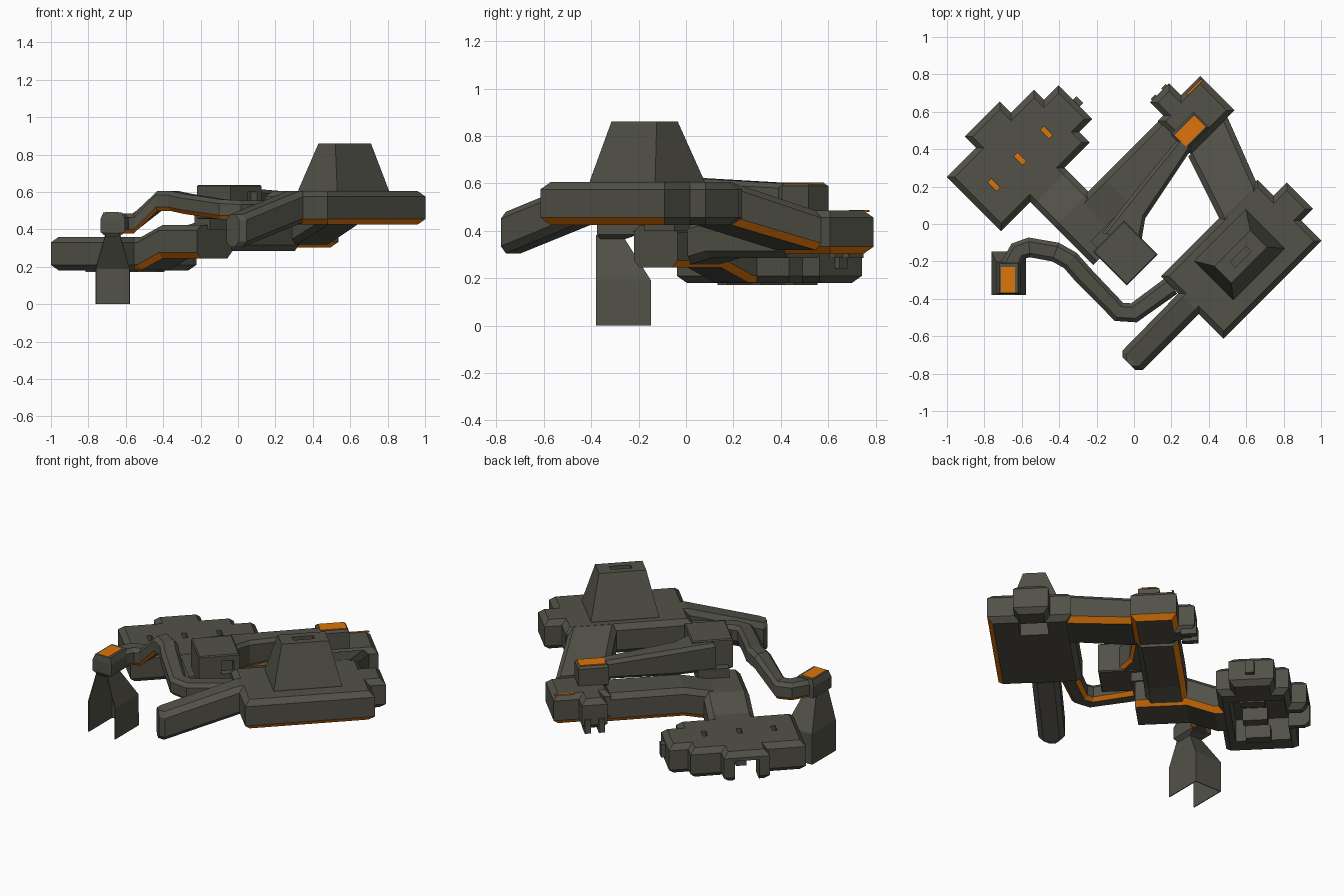
import bpy, bmesh, math
from mathutils import Vector

if "Cube" in bpy.data.objects:
    bpy.data.objects.remove(bpy.data.objects["Cube"])

S = math.sqrt(0.5)


def mat(name, rgb):
    m = bpy.data.materials.new(name)
    m.diffuse_color = (*rgb, 1)
    m.use_nodes = True
    m.node_tree.nodes["Principled BSDF"].inputs["Base Color"].default_value = m.diffuse_color
    return m


HULL = mat("dark olive grey", (0.085, 0.083, 0.065))
TRIM = mat("orange trim", (0.72, 0.175, 0.003))


def uv(u, v):
    """Diagonal hull axes (45 degrees) to world xy."""
    return ((u - v) * S, (u + v) * S)


def make(name, verts, faces, trim=()):
    me = bpy.data.meshes.new(name)
    me.from_pydata(verts, [], faces)
    me.materials.append(HULL)
    me.materials.append(TRIM)
    for i in trim:
        me.polygons[i].material_index = 1
    bm = bmesh.new()
    bm.from_mesh(me)
    bmesh.ops.recalc_face_normals(bm, faces=bm.faces)
    bm.to_mesh(me)
    bm.free()
    ob = bpy.data.objects.new(name, me)
    bpy.context.collection.objects.link(ob)
    return ob


def loft(name, rings, trim=()):
    """Skin equal-length rings, cap both ends. trim = (ring, side) pairs."""
    n = len(rings[0])
    verts = [p for r in rings for p in r]
    faces = [(k * n + i, k * n + (i + 1) % n, (k + 1) * n + (i + 1) % n, (k + 1) * n + i)
             for k in range(len(rings) - 1) for i in range(n)]
    faces += [tuple(range(n))[::-1], tuple((len(rings) - 1) * n + i for i in range(n))]
    return make(name, verts, faces, [k * n + i for k, i in trim])


def inset(poly, d):
    out = []
    for i, p in enumerate(poly):
        p, a, b = Vector(p), Vector(poly[i - 1]), Vector(poly[(i + 1) % len(poly)])
        e, f = (p - a).normalized(), (b - p).normalized()
        n1, n2 = Vector((-e.y, e.x)), Vector((-f.y, f.x))
        out.append(tuple(p + (n1 + n2) * d / (1 + n1.dot(n2))))
    return out


def slab(name, poly, z0, z1, cb=.03, ct=.03, low=()):
    """Chamfered plate from an outline in diagonal axes."""
    ring = lambda d, z: [(*uv(*p), z) for p in inset(poly, d)]
    return loft(name, [ring(cb, z0), ring(0, z0 + cb), ring(0, z1 - ct), ring(ct, z1)],
                [(0, i) for i in low])


def rect(u0, u1, v0, v1):
    return [(u0, v0), (u1, v0), (u1, v1), (u0, v1)]


def block(name, u0, u1, v0, v1, z0, z1, c=.0, trim=False):
    ob = slab(name, rect(u0, u1, v0, v1), z0, z1, c, c) if c else loft(
        name, [[(*uv(*p), z) for p in rect(u0, u1, v0, v1)] for z in (z0, z1)])
    if trim:
        for f in ob.data.polygons:
            f.material_index = 1
    return ob


def sweep(name, stations, c=.03, sides=(1, 7)):
    """Chamfered beam; station = left xy, right xy, bottom z, top z."""
    rings = []
    for L, R, z0, z1 in stations:
        L, R = Vector(L), Vector(R)
        d = (R - L).normalized() * c
        pts = [(L + d, z0), (R - d, z0), (R, z0 + c), (R, z1 - c),
               (R - d, z1), (L + d, z1), (L, z1 - c), (L, z0 + c)]
        rings.append([(p.x, p.y, z) for p, z in pts])
    return loft(name, rings, [(k, s) for k in range(len(rings) - 1) for s in sides])


def cut(ob, cutter):
    m = ob.modifiers.new("cut", 'BOOLEAN')
    m.operation, m.object = 'DIFFERENCE', cutter
    cutter.hide_render = True
    cutter.hide_viewport = True


# Low left platform, hollow below, with an open notch in its outer edge
left = slab("left_platform", [(-.53, .475), (.14, .475), (.14, .555), (.24, .555), (.24, .81),
            (.13, .81), (.13, .885), (-.045, .885), (-.045, .97), (-.31, .97), (-.31, .885),
            (-.53, .885)], .18, .36)
cut(left, block("left_bay_cutter", -.40, .04, .54, .85, .1, .32))
cut(left, block("left_notch_cutter", -.25, -.11, .80, 1.1, .1, .31))
block("left_platform_stub", .22, .265, .65, .70, .24, .32)
# Deck slots looking down on orange rails
for i, u in enumerate((-.382, -.185, .015)):
    cut(left, block(f"deck_slot_cutter_{i}", u - .014, u + .014, .645, .71, .255, .5))
    block(f"slot_rail_{i}", u - .013, u + .013, .646, .709, .25, .258, trim=True)
    block(f"keel_rail_{i}", u - .03, u + .03, .60, .74, .172, .251)

# Boom rising from the left platform to the lower arm
sweep("boom", [(uv(-.05, v), uv(-.31, v), z, z + .178) for v, z in
               ((.52, .182), (.45, .182), (.29, .245), (0, .245))])
sweep("lower_arm", [(uv(u, .295), uv(u, .06), z, z + .175) for u, z in
                    ((-.12, .247), (.06, .285), (.52, .285))], sides=(7,))

# Elbow, its side lug and the arm climbing to the right platform
slab("elbow", [(.48, .05), (.81, .05), (.81, .31), (.665, .31), (.665, .40), (.52, .40),
               (.52, .30), (.48, .30)], .303, .485, low=(0, 1, 2))
block("elbow_stripe", .69, .80, .283, .294, .480, .487, trim=True)
for i, u in enumerate((.535, .615)):
    block(f"elbow_prong_{i}", u, u + .035, .32, .41, .285, .37)
sweep("upper_arm", [((.50, .57), (.29, .36), .318, .484), ((.66, .21), (.46, .02), .425, .605),
                    ((.66, .10), (.48, -.06), .43, .60)], sides=(7,))

# High right platform with an opening below
right = slab("right_platform", [(-.095, -.773), (.645, -.773), (.645, -.62), (.735, -.62),
             (.735, -.42), (.635, -.42), (.635, -.30), (-.095, -.30)], .425, .605,
             low=(0, 7))
cut(right, block("right_bay_cutter", .47, .60, -.60, -.44, .3, .51))

# Tapered tower with a slot in its roof
def tower_ring(cu, cv, du, dv, z):
    return [(*uv(*p), z) for p in rect(cu - du, cu + du, cv - dv, cv + dv)]


loft("tower", [tower_ring(.283, -.515, .195, .147, .60), tower_ring(.283, -.515, .195, .147, .61),
               tower_ring(.28, -.527, .135, .063, .86), tower_ring(.28, -.527, .06, .02, .86),
               tower_ring(.28, -.527, .06, .02, .83)])

# Sloping ramp off the right platform
sweep("ramp", [(uv(u, v0), uv(u, v1), z, z + .175) for u, v0, v1, z in
               ((0, -.585, -.43, .43), (-.09, -.585, -.43, .43), (-.52, -.585, -.435, .305),
                (-.548, -.555, -.46, .305))], sides=())

# Upper housing, pedestal and capped beam
house = block("upper_housing", -.26, -.026, -.205, .05, .455, .637, .006)
cut(house, block("housing_notch_cutter", -.13, -.06, -.3, -.16, .52, .60))
block("housing_pedestal", -.23, -.05, -.02, .10, .40, .48)
sweep("top_beam", [((-.17, -.05), (.04, -.09), .46, .63), ((-.03, .13), (.06, .03), .46, .62),
                   ((.255, .48), (.30, .39), .49, .60)], c=.02, sides=(1,))
block("beam_cap", .475, .65, .08, .20, .47, .60, .012)
block("beam_cap_plate", .488, .64, .098, .182, .598, .604, trim=True)

# Jointed thin arm from the right platform to the foot
path = [Vector(p) for p in ((.20, -.33, .50), (0, -.475, .50), (-.08, -.47, .505),
        (-.27, -.275, .535), (-.34, -.195, .55), (-.42, -.15, .55), (-.56, -.125, .43),
        (-.62, -.145, .43), (-.665, -.23, .43))]
stations = []
for i, p in enumerate(path):
    a = (p - path[max(i - 1, 0)]).to_2d()
    b = (path[min(i + 1, len(path) - 1)] - p).to_2d()
    t = (a.normalized() if i else Vector((0, 0))) + (b.normalized() if i < len(path) - 1 else Vector((0, 0)))
    t.normalize()
    n = Vector((-t.y, t.x)) * .053
    stations.append((p.to_2d() + n, p.to_2d() - n, p.z - .052, p.z + .055))
sweep("thin_arm", stations, c=.022)

# Foot: head block above a hollow scoop open to the front and below
def ring(x0, x1, y0, y1, z):
    return [(x0, y0, z), (x1, y0, z), (x1, y1, z), (x0, y1, z)]


loft("foot_head", [ring(-.705, -.635, -.36, -.27, .36), ring(-.735, -.605, -.375, -.20, .385),
                   ring(-.735, -.605, -.375, -.20, .455), ring(-.72, -.62, -.37, -.21, .49)])
loft("foot_plate", [ring(-.71, -.635, -.365, -.23, z) for z in (.487, .492)],
     [(0, i) for i in range(4)]).data.polygons[5].material_index = 1
R = [ring(-.76, -.58, -.38, -.15, 0), ring(-.76, -.58, -.38, -.15, .19),
     ring(-.705, -.635, -.38, -.27, .38)]
scoop = make("foot_scoop", [p for r in R for p in r],
             [(k + a, k + b, k + 4 + b, k + 4 + a) for k in (0, 4)
              for a, b in ((1, 2), (2, 3), (3, 0))] + [(8, 9, 10, 11)])
m = scoop.modifiers.new("thickness", 'SOLIDIFY')
m.thickness, m.offset = .006, 0
